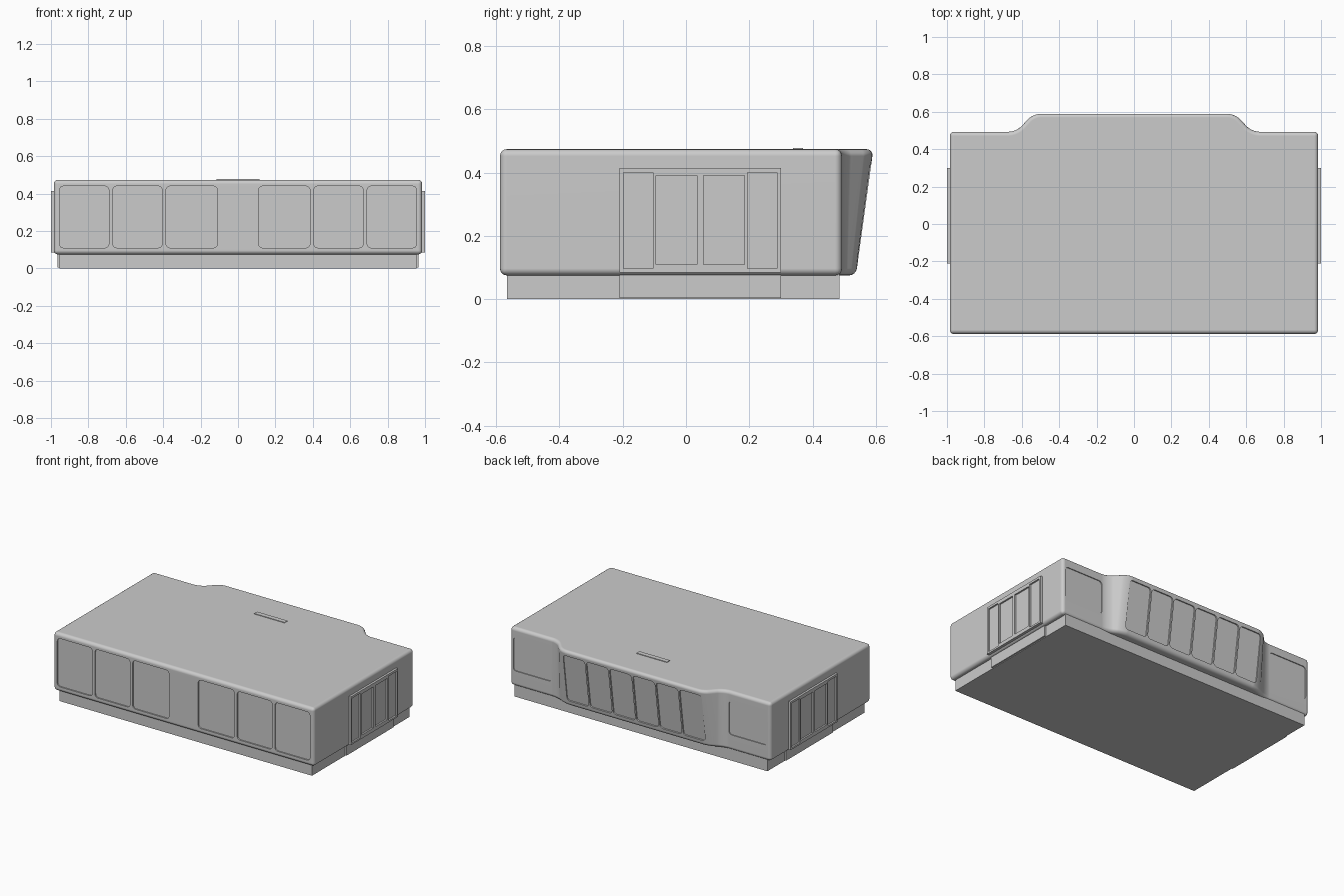
import bpy, bmesh, math
from mathutils import Matrix

if "Cube" in bpy.data.objects:
    bpy.data.objects.remove(bpy.data.objects["Cube"])


def add_object(name, bm):
    bmesh.ops.recalc_face_normals(bm, faces=bm.faces)
    mesh = bpy.data.meshes.new(name)
    bm.to_mesh(mesh)
    bm.free()
    obj = bpy.data.objects.new(name, mesh)
    bpy.context.collection.objects.link(obj)
    return obj


def add_box(bm, lo, hi, tilt=0.0):
    size = [b - a for a, b in zip(lo, hi)]
    mid = [(a + b) / 2 for a, b in zip(lo, hi)]
    mat = Matrix.Translation(mid) @ Matrix.Rotation(tilt, 4, 'X') @ Matrix.Diagonal((*size, 1))
    return bmesh.ops.create_cube(bm, size=1, matrix=mat)['verts']


def add_panel(bm, x0, x1, y, z0, z1, tilt=0.0, depth=0.009):
    """Round-cornered cutter lying across a wall at depth y."""
    verts = add_box(bm, (x0, y - depth, z0), (x1, y + depth, z1), tilt)
    edges = {e for v in verts for e in v.link_edges
             if abs(e.verts[0].co.y - e.verts[1].co.y) > depth
             and abs(e.verts[0].co.z - e.verts[1].co.z) < 0.05
             and abs(e.verts[0].co.x - e.verts[1].co.x) < 0.001}
    bmesh.ops.bevel(bm, geom=list(edges), offset=0.022, segments=4, profile=0.5, affect='EDGES')


def cut(obj, bm):
    cutter = add_object("cutter", bm)
    cutter.hide_render = True
    mod = obj.modifiers.new("cut", 'BOOLEAN')
    mod.operation = 'DIFFERENCE'
    mod.solver = 'EXACT'
    mod.object = cutter
    bpy.context.view_layer.objects.active = obj
    bpy.ops.object.modifier_apply(modifier=mod.name)
    bpy.data.objects.remove(cutter)


def smooth(obj):
    bpy.ops.object.select_all(action='DESELECT')
    obj.select_set(True)
    bpy.context.view_layer.objects.active = obj
    bpy.ops.object.shade_smooth_by_angle(angle=math.radians(35))
    obj.modifiers.new("even_shading", 'WEIGHTED_NORMAL').keep_sharp = True


# Main hall: plan outline with a rear bay that leans outward towards the roof
Z0, Z1, BAY0, BAY1 = 0.075, 0.474, 0.537, 0.592


def ring(bm, z, bay):
    half = [(0.985, -0.588), (0.985, 0.493), (0.63, 0.493), (0.54, bay)]
    pts = half + [(-x, y) for x, y in reversed(half)]
    return [bm.verts.new((x, y, z)) for x, y in pts]


bm = bmesh.new()
low, top = ring(bm, Z0, BAY0), ring(bm, Z1, BAY1)
bm.faces.new(low)
bm.faces.new(top)
n = len(low)
for i in range(n):
    j = (i + 1) % n
    bm.faces.new((low[i], low[j], top[j], top[i]))
bay_edges = [bm.edges.get((low[i], top[i])) for i in (2, 3, 4, 5)]
bmesh.ops.recalc_face_normals(bm, faces=bm.faces)
bmesh.ops.bevel(bm, geom=bay_edges, offset=0.04, segments=5, profile=0.5, affect='EDGES')
sharp = [e for e in bm.edges if e.calc_face_angle(0) > math.radians(50)]
bmesh.ops.bevel(bm, geom=sharp, offset=0.022, segments=4, profile=0.5, affect='EDGES')
hall = add_object("hall_body", bm)

# Recessed wall panels: front, rear wings and the leaning rear bay
lean = math.atan2(BAY1 - BAY0, Z1 - Z0)
bay_mid = (BAY0 + BAY1) / 2
bm = bmesh.new()
for s in (-1, 1):
    for a, b in ((0.11, 0.385), (0.405, 0.67), (0.69, 0.955)):
        x0, x1 = sorted((s * a, s * b))
        add_panel(bm, x0, x1, -0.588, 0.11, 0.44)
    x0, x1 = sorted((s * 0.67, s * 0.96))
    add_panel(bm, x0, x1, 0.493, 0.18, 0.41, depth=0.006)
for i in range(6):
    x0 = -0.525 + i * 0.176
    add_panel(bm, x0, x0 + 0.166, bay_mid, 0.11, 0.44, -lean)
cut(hall, bm)
smooth(hall)

# Plinth
bm = bmesh.new()
add_box(bm, (-0.955, -0.565, 0), (0.955, 0.485, 0.09))
add_object("plinth", bm)

# Side entrances with recessed panes, and a step under each
for s, side in ((1, "right"), (-1, "left")):
    bm = bmesh.new()
    x0, x1 = sorted((s * 0.97, s * 1.0))
    add_box(bm, (x0, -0.21, 0.085), (x1, 0.30, 0.415))
    frame = add_object(side + "_entrance", bm)
    bm = bmesh.new()
    for y0, y1, z0, z1 in ((-0.197, -0.105, 0.097, 0.40), (-0.095, 0.035, 0.11, 0.39),
                           (0.055, 0.185, 0.11, 0.39), (0.195, 0.287, 0.097, 0.40)):
        x0, x1 = sorted((s * 0.989, s * 1.02))
        add_box(bm, (x0, y0, z0), (x1, y1, z1))
    cut(frame, bm)
    bm = bmesh.new()
    x0, x1 = sorted((s * 0.95, s * 0.966))
    add_box(bm, (x0, -0.21, 0.004), (x1, 0.30, 0.085))
    add_object(side + "_step", bm)

# Roof vent plate
bm = bmesh.new()
add_box(bm, (-0.115, 0.338, 0.465), (0.115, 0.37, 0.478))
add_object("roof_vent", bm)
